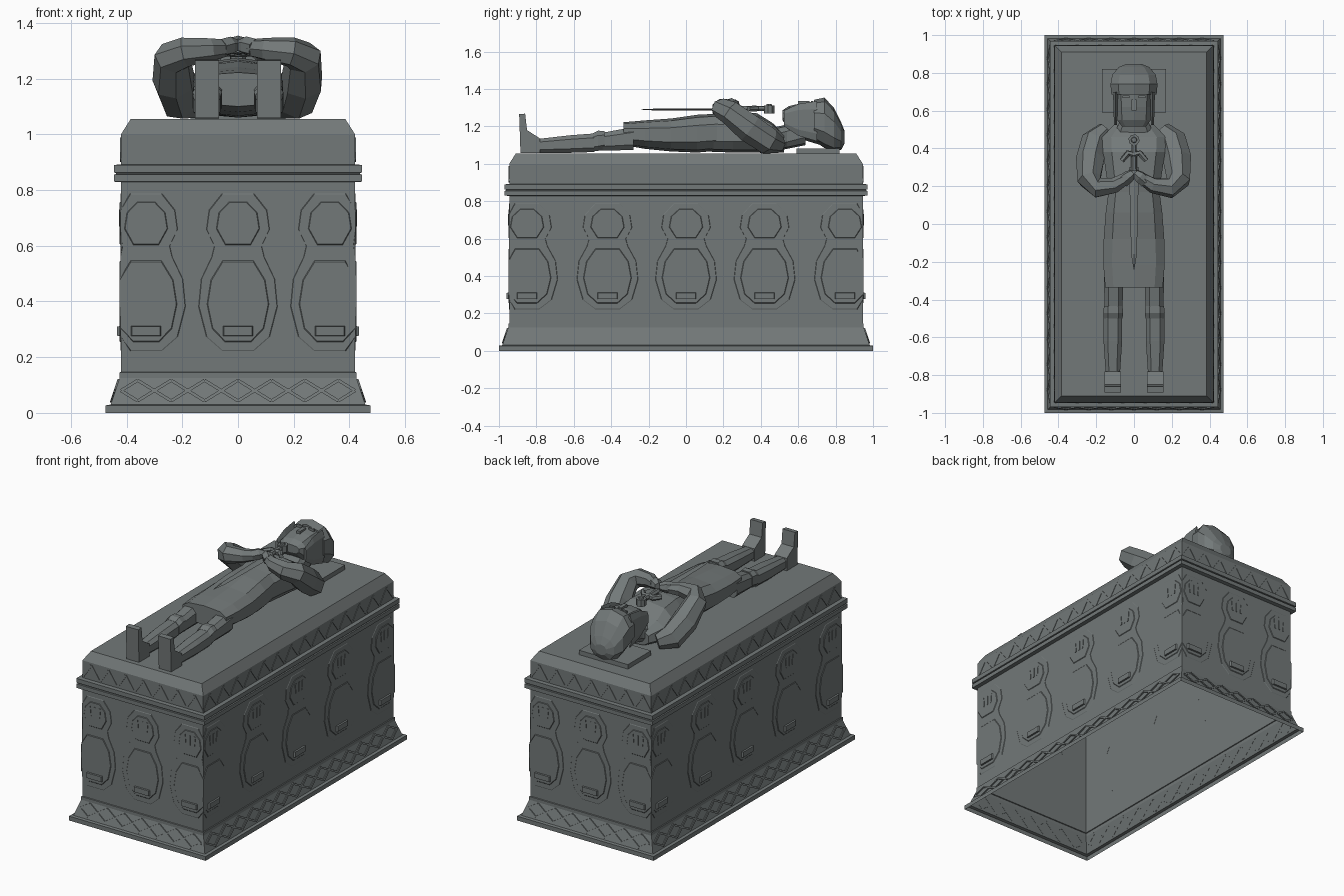
import bpy, bmesh, math
from mathutils import Vector, Matrix

if "Cube" in bpy.data.objects:
    bpy.data.objects.remove(bpy.data.objects["Cube"])

stone = bpy.data.materials.new("grey stone")
stone.diffuse_color = (0.17, 0.19, 0.19, 1)
stone.use_nodes = True
stone.node_tree.nodes["Principled BSDF"].inputs["Base Color"].default_value = stone.diffuse_color
HX, HY, TOP = 0.42, 0.945, 1.055      # chest wall half sizes, lid top height


def finish(name, bm):
    bmesh.ops.recalc_face_normals(bm, faces=bm.faces)
    me = bpy.data.meshes.new(name)
    bm.to_mesh(me)
    bm.free()
    me.materials.append(stone)
    ob = bpy.data.objects.new(name, me)
    bpy.context.collection.objects.link(ob)
    return ob


def skin(bm, rings, start=True, end=True):
    """Join equal-length rings of points into a tube."""
    vs = [[bm.verts.new(p) for p in r] for r in rings]
    n = len(vs[0])
    for a, b in zip(vs, vs[1:]):
        for i in range(n):
            bm.faces.new((a[i], a[(i + 1) % n], b[(i + 1) % n], b[i]))
    if start:
        bm.faces.new(vs[0])
    if end:
        bm.faces.new(vs[-1])


def power(v, e):
    return math.copysign(abs(v) ** e, v)


def loft(name, secs, cx=0, n=10, e=0.7):
    """Body part lying along y: sections of (y, half width, bottom, top)."""
    rings = []
    for y, w, zb, zt in secs:
        ang = [2 * math.pi * (i + 0.5) / n for i in range(n)]
        rings.append([(cx + w * power(math.cos(a), e),  y,
                       (zb + zt) / 2 + (zt - zb) / 2 * power(math.sin(a), e)) for a in ang])
    bm = bmesh.new()
    skin(bm, rings)
    return finish(name, bm)


def limb(name, pts, radii, n=7):
    """Tapered tube through points, kept above the lid."""
    pts = [Vector(p) for p in pts]
    rings = []
    for i, (p, r) in enumerate(zip(pts, radii)):
        t = (pts[min(i + 1, len(pts) - 1)] - pts[max(i - 1, 0)]).normalized()
        side = t.cross(Vector((0.1, 0.4, 1))).normalized()
        up = side.cross(t)
        ring = [p + r * (side * math.cos(2 * math.pi * k / n) + up * math.sin(2 * math.pi * k / n))
                for k in range(n)]
        rings.append([(v.x, v.y, max(v.z, TOP + 0.001)) for v in ring])
    bm = bmesh.new()
    skin(bm, rings)
    return finish(name, bm)


def box(name, x0, x1, y0, y1, z0, z1):
    bm = bmesh.new()
    skin(bm, [[(x0, y0, z), (x1, y0, z), (x1, y1, z), (x0, y1, z)] for z in (z0, z1)])
    return finish(name, bm)


# ---- chest: one moulding profile (offset from wall, height) taken round the rectangle
profile = [(.055, 0), (.055, .027), (.037, .03), (.005, .125), (.005, .145), (0, .147),
           (0, .828), (.025, .83), (.025, .855), (.018, .857), (.018, .861), (.025, .863),
           (.025, .89), (0, .892), (0, 1.0), (-.035, TOP)]
bm = bmesh.new()
skin(bm, [[(sx * (HX + d), sy * (HY + d), z) for sx, sy in ((-1, -1), (1, -1), (1, 1), (-1, 1))]
          for d, z in profile], start=False)
finish("chest", bm)


# ---- carving helper: flat outline (along wall, height) raised from wall k
def raise_panel(bm, pts, k, d, taper=1.0):
    dist, lim = (HY, HX) if k % 2 == 0 else (HX, HY)
    rot = Matrix.Rotation(k * math.pi / 2, 3, 'Z')
    cu = sum(p[0] for p in pts) / len(pts)
    cz = sum(p[1] for p in pts) / len(pts)
    rings = []
    for off, t in ((-.001, 1), (d, taper)):
        ring = []
        for u, z in pts:
            slope = .005 + (.125 - z) * .337 if z < .125 else 0
            reach = lim + slope + off
            u2 = max(-reach, min(reach, cu + (u - cu) * t))
            ring.append(rot @ Vector((u2, -(dist + slope + off), cz + (z - cz) * t)))
        rings.append(ring)
    skin(bm, rings)


def strip(bm, p, q, w, k, d):
    a, b = Vector(p), Vector(q)
    s = (b - a).normalized() * w / 2
    s = Vector((-s.y, s.x))
    raise_panel(bm, [tuple(v) for v in (a - s, b - s, b + s, a + s)], k, d)


def mirrored(half, cu, sc=1.0, dz=0):
    return [(cu + u * sc, z + dz) for u, z in half] + [(cu - u * sc, z + dz) for u, z in reversed(half)]


lattice, zigzag, niches, mourners, plaques = (bmesh.new() for _ in range(5))
cloak = [(.06, .22), (.12, .27), (.15, .38), (.14, .48), (.10, .56), (.09, .60),
         (.12, .66), (.11, .73), (.06, .79)]
robe = [(.05, .25), (.10, .30), (.12, .39), (.105, .48), (.06, .55)]
hood = [(.05, .60), (.085, .66), (.075, .72), (.035, .76)]
for k in range(4):
    lim, n_dia, spots = (HX, 7, (-.33, 0, .33)) if k % 2 == 0 else (HY, 14, (-.85, -.42, 0, .42, .85))
    # diamond band on the flared foot
    p = 2 * lim / n_dia
    for i in range(n_dia):
        c = -lim + p * (i + .5)
        for su in (-1, 1):
            for z in (.043, .117):
                strip(lattice, (c + su * p / 2, .08), (c, z), .011, k, .006)
    # leaf-like chevrons on the lid edge
    for i in range(n_dia):
        c = -lim + p * (i + .5)
        strip(zigzag, (c - p / 2 + .006, .905), (c, .985), .014, k, .003)
        strip(zigzag, (c, .985), (c + p / 2 - .006, .905), .014, k, .003)
    # mourning figures and their little name-plate blocks
    sc = .95 if k % 2 == 0 else 1.1
    for c in spots:
        raise_panel(niches, mirrored(cloak, c, sc), k, .002, .98)
        raise_panel(mourners, mirrored(robe, c, sc), k, .005, .95)
        raise_panel(mourners, mirrored(hood, c, sc), k, .005, .93)
        for u in (-.03, 0, .03):
            strip(mourners, (c + u, .67), (c + u * 1.2, .73), .01, k, .008)
        cp = max(-lim + .08, min(lim - .08, c))
        raise_panel(plaques, [(cp - .057, .275), (cp + .057, .275), (cp + .057, .312), (cp - .057, .312)],
                    k, .015, .88)
finish("diamond_band", lattice)
finish("lid_chevrons", zigzag)
finish("niche_outlines", niches)
finish("mourner_reliefs", mourners)
finish("plaques", plaques)

# ---- effigy: head on pillow
box("pillow", -.17, .17, .59, .82, TOP, 1.083)
loft("neck", [(.45, .12, 1.06, 1.19), (.54, .08, 1.08, 1.21), (.64, .075, 1.1, 1.25)])
loft("face", [(.515, .065, 1.235, 1.285), (.55, .092, 1.18, 1.308), (.62, .097, 1.13, 1.325),
              (.72, .1, 1.1, 1.335)])
loft("helmet", [(.685, .125, 1.12, 1.342), (.74, .13, 1.085, 1.354), (.79, .12, 1.066, 1.30),
                (.83, .085, 1.075, 1.22), (.848, .04, 1.11, 1.175)], e=.85)
box("nose", -.012, .012, .60, .66, 1.31, 1.336)
for s in (-1, 1):
    loft("cheek_guard", [(.525, .008, 1.2, 1.285), (.60, .012, 1.15, 1.32), (.70, .014, 1.12, 1.335)],
         cx=s * .098, n=6)
    box("eye", s * .042 - .018, s * .042 + .018, .668, .68, 1.32, 1.336)

# ---- effigy: trunk and tunic
loft("torso", [(.12, .135, 1.065, 1.26), (.25, .15, 1.06, 1.275), (.38, .17, 1.06, 1.27),
               (.46, .175, 1.06, 1.22), (.525, .11, 1.06, 1.16)])
loft("tunic", [(-.335, .158, 1.10, 1.222), (-.22, .168, 1.08, 1.232), (-.08, .166, 1.066, 1.242),
               (.06, .155, 1.06, 1.262), (.17, .14, 1.07, 1.268)])

for s in (-1, 1):
    # arms: shoulder low, elbow raised, forearm in to the hands
    limb("arm", [(s * .15, .50, 1.10), (s * .205, .44, 1.12), (s * .23, .34, 1.19),
                 (s * .235, .235, 1.275), (s * .19, .19, 1.295), (s * .10, .205, 1.305),
                 (s * .045, .24, 1.31)],
         [.045, .075, .078, .066, .055, .042, .032])
    limb("hand", [(s * .06, .225, 1.31), (s * .03, .25, 1.318), (s * .005, .27, 1.318)],
         [.034, .034, .022], n=6)
    # legs
    loft("thigh", [(-.28, .055, 1.07, 1.2), (-.44, .05, 1.068, 1.17), (-.50, .045, 1.066, 1.16)],
         cx=s * .108, n=8)
    loft("knee_guard", [(-.435, .052, 1.075, 1.178), (-.47, .056, 1.066, 1.18), (-.5, .052, 1.066, 1.165)],
         cx=s * .11, n=8)
    loft("shin", [(-.49, .052, 1.06, 1.165), (-.62, .052, 1.056, 1.155), (-.79, .04, 1.056, 1.135)],
         cx=s * .112, n=8)
    # upright foot, thin at the toe
    bm = bmesh.new()
    skin(bm, [[(s * .112 + u, y, z) for y, z in
               ((-.885, 1.058), (-.892, 1.265), (-.86, 1.268), (-.85, 1.18), (-.78, 1.135), (-.78, 1.057))]
              for u in (-.043, .043)])
    finish("foot", bm)

# ---- sword held on the chest
bm = bmesh.new()
skin(bm, [[(-w, y, 1.29), (0, y, 1.29 + t), (w, y, 1.29), (0, y, 1.29 - t)]
          for y, w, t in ((.30, .026, .006), (-.16, .015, .005), (-.24, .002, .001))])
finish("sword_blade", bm)
limb("sword_grip", [(0, .28, 1.295), (0, .44, 1.295)], [.016, .014], n=6)
limb("sword_guard", [(-.065, .335, 1.295), (-.03, .375, 1.295), (0, .365, 1.295),
                     (.03, .375, 1.295), (.065, .335, 1.295)], [.014, .017, .017, .017, .014], n=6)
limb("sword_pommel", [(0, .445, 1.27), (0, .445, 1.312)], [.03, .03], n=8)
limb("pommel_boss", [(0, .445, 1.31), (0, .445, 1.32)], [.017, .013], n=8)
